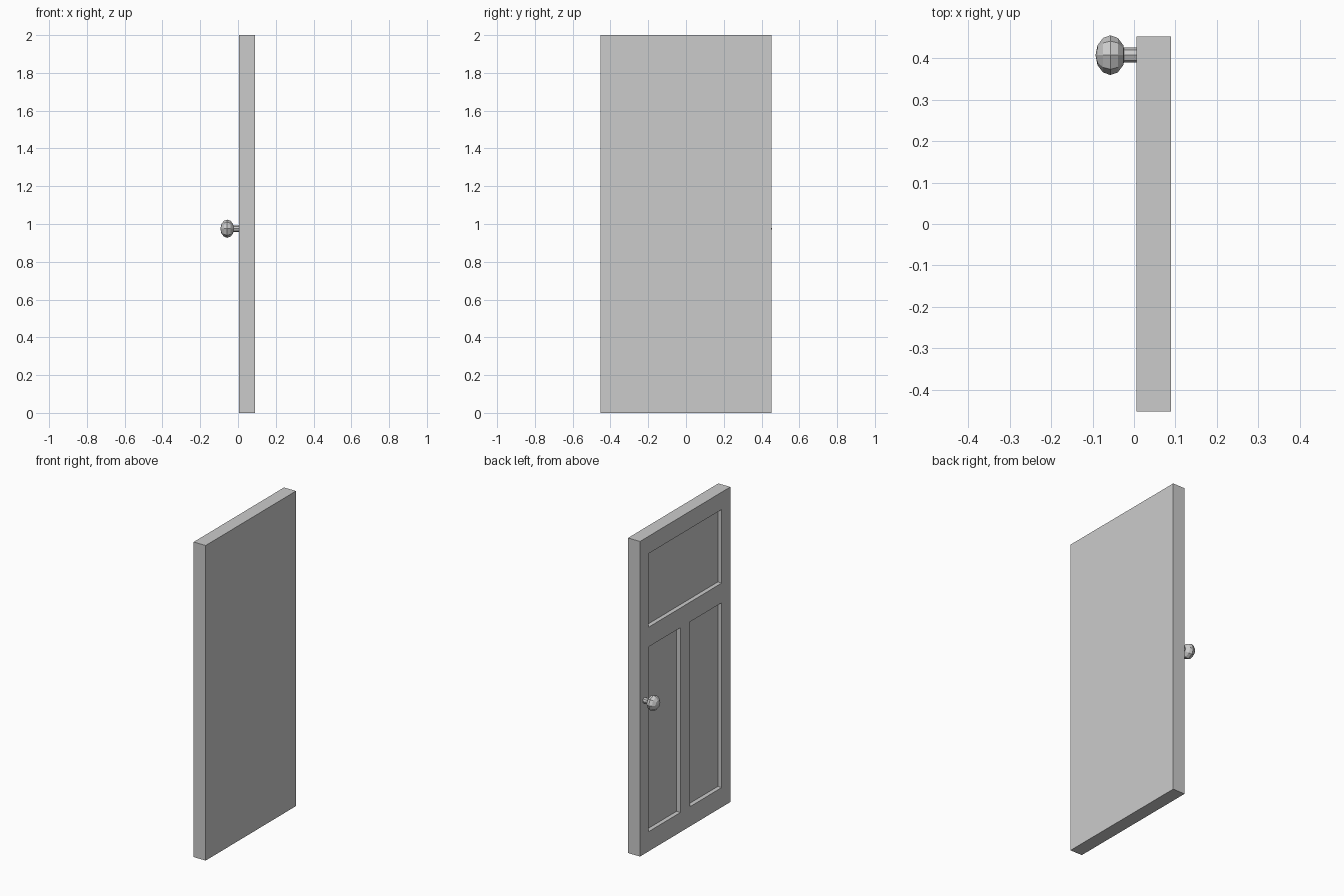
import bpy, bmesh
from math import radians
from mathutils import Matrix

if "Cube" in bpy.data.objects:
    bpy.data.objects.remove(bpy.data.objects["Cube"])

FRONT, BACK = 0.006, 0.09          # x of the panelled and the plain face
HALF, HEIGHT, DEPTH = 0.453, 2.0, 0.027
KNOB_Y, KNOB_Z = 0.408, 0.975


def finish(bm, name):
    bmesh.ops.recalc_face_normals(bm, faces=bm.faces)
    mesh = bpy.data.meshes.new(name)
    bm.to_mesh(mesh)
    bm.free()
    obj = bpy.data.objects.new(name, mesh)
    bpy.context.collection.objects.link(obj)
    return obj


def add_box(bm, lo, hi):
    size = [b - a for a, b in zip(lo, hi)]
    mid = [(a + b) / 2 for a, b in zip(lo, hi)]
    bmesh.ops.create_cube(bm, size=1, matrix=Matrix.Translation(mid) @ Matrix.Diagonal((*size, 1)))


# Door slab
bm = bmesh.new()
add_box(bm, (FRONT, -HALF, 0), (BACK, HALF, HEIGHT))
door = finish(bm, "door_slab")

# Recessed panels: one wide on top, two tall below (y0, y1, z0, z1)
bm = bmesh.new()
for y0, y1, z0, z1 in ((-0.366, 0.366, 1.423, 1.89),
                       (-0.366, -0.048, 0.125, 1.298),
                       (0.048, 0.366, 0.125, 1.298)):
    add_box(bm, (FRONT - 0.05, y0, z0), (FRONT + DEPTH, y1, z1))
cutter = finish(bm, "panel_cutter")
cutter.hide_render = True
cutter.hide_set(True)
cut = door.modifiers.new("panels", 'BOOLEAN')
cut.operation = 'DIFFERENCE'
cut.solver = 'EXACT'
cut.object = cutter

# Doorknob: squashed low-poly ball, axis along x
to_x = Matrix.Rotation(radians(90), 4, 'Y')
bm = bmesh.new()
bmesh.ops.create_uvsphere(bm, u_segments=8, v_segments=6, radius=1,
                          matrix=Matrix.Translation((-0.057, KNOB_Y, KNOB_Z))
                          @ Matrix.Diagonal((0.036, 0.048, 0.048, 1)) @ to_x)
finish(bm, "doorknob")

# Knob stem
bm = bmesh.new()
bmesh.ops.create_cone(bm, cap_ends=True, segments=8, radius1=0.018, radius2=0.018, depth=0.05,
                      matrix=Matrix.Translation((-0.015, KNOB_Y, KNOB_Z)) @ to_x)
finish(bm, "knob_stem")
